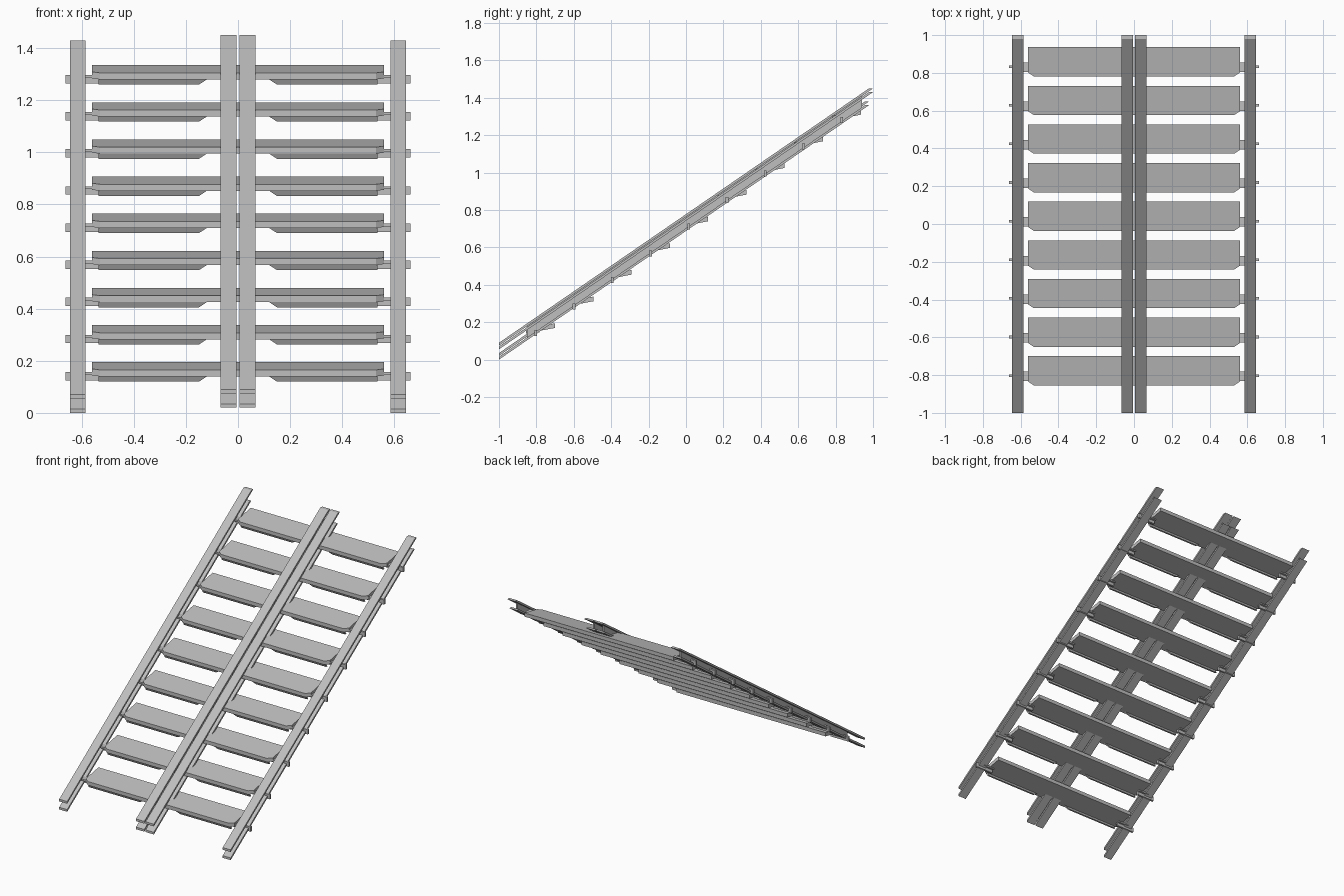
import bpy, bmesh
from mathutils import Vector

if "Cube" in bpy.data.objects:
    bpy.data.objects.remove(bpy.data.objects["Cube"], do_unlink=True)

steel = bpy.data.materials.new("grey_steel")
steel.use_nodes = True
colour = (0.52, 0.52, 0.52, 1)
steel.diffuse_color = colour
steel.node_tree.nodes["Principled BSDF"].inputs["Base Color"].default_value = colour

SLOPE = 0.6875


def solid(name, prisms):
    """One object made of prisms, each an outline swept along a vector."""
    bm = bmesh.new()
    for outline, sweep in prisms:
        near = [bm.verts.new(p) for p in outline]
        far = [bm.verts.new(Vector(p) + Vector(sweep)) for p in outline]
        bm.faces.new(near)
        bm.faces.new(far[::-1])
        for i in range(len(near)):
            j = (i + 1) % len(near)
            bm.faces.new((near[j], near[i], far[i], far[j]))
    bmesh.ops.recalc_face_normals(bm, faces=bm.faces)
    mesh = bpy.data.meshes.new(name)
    bm.to_mesh(mesh)
    bm.free()
    mesh.materials.append(steel)
    obj = bpy.data.objects.new(name, mesh)
    bpy.context.collection.objects.link(obj)
    return obj


def box(x0, x1, y0, y1, z0, z1):
    outline = [(x0, y0, z0), (x0, y1, z0), (x0, y1, z1), (x0, y0, z1)]
    return outline, (x1 - x0, 0, 0)


def flange(x0, width, z, top, thick=0.015):
    """Sloping strip, cut upright at the foot and level at the head."""
    outline = [(x0, -1, z), (x0, -1, z + thick),
               (x0, -1 + (top - z - thick) / SLOPE, top),
               (x0, -1 + (top - z) / SLOPE, top)]
    return outline, (width, 0, 0)


def web(x, z, y0=-0.85, y1=0.94, height=0.045, thick=0.012):
    za, zb = z + SLOPE * (y0 + 1), z + SLOPE * (y1 + 1)
    outline = [(x - thick / 2, y0, za), (x - thick / 2, y1, zb),
               (x - thick / 2, y1, zb + height), (x - thick / 2, y0, za + height)]
    return outline, (thick, 0, 0)


def beam(name, centre, width, z):
    left = centre - width / 2
    solid(name, [flange(left, width, z, z + 1.36),
                 flange(left, width, z + 0.055, z + 1.43),
                 web(centre, z + 0.0125)])


# Sloping I-beams: one at each side, a pair in the middle
for side, s in (("left", 1), ("right", -1)):
    beam(side + "_side_beam", s * 0.615, 0.06, 0)
    beam(side + "_centre_beam", s * 0.036, 0.062, 0.02)

# Treads with front lips and end brackets
FRONT, BACK, END = -0.855, -0.70, 0.56
for n in range(9):
    step = Vector((0, 0.2045 * n, 0.1425 * n))
    plan = [(-END, BACK), (END, BACK), (END, FRONT + 0.02),
            (END - 0.03, FRONT), (-END + 0.03, FRONT), (-END, FRONT + 0.02)]
    slab = [(x, y, 0.14 + 0.19 * (y - FRONT)) for x, y in plan]
    parts = [(slab, (0, 0, 0.025))]
    brackets = []
    for s in (1, -1):
        lip = [(s * 0.115, FRONT + 0.004, 0.143), (s * 0.15, FRONT + 0.016, 0.12),
               (s * 0.535, FRONT + 0.016, 0.12), (s * 0.535, FRONT + 0.004, 0.143)]
        parts.append((lip, (0, 0.012, 0)))
        brackets.append(box(s * 0.53, s * 0.663, -0.81, -0.796, 0.125, 0.157))
        brackets.append(box(s * 0.53, s * 0.61, -0.832, -0.782, 0.146, 0.157))
    solid(f"tread_{n + 1}", parts).location = step
    solid(f"tread_brackets_{n + 1}", brackets).location = step
